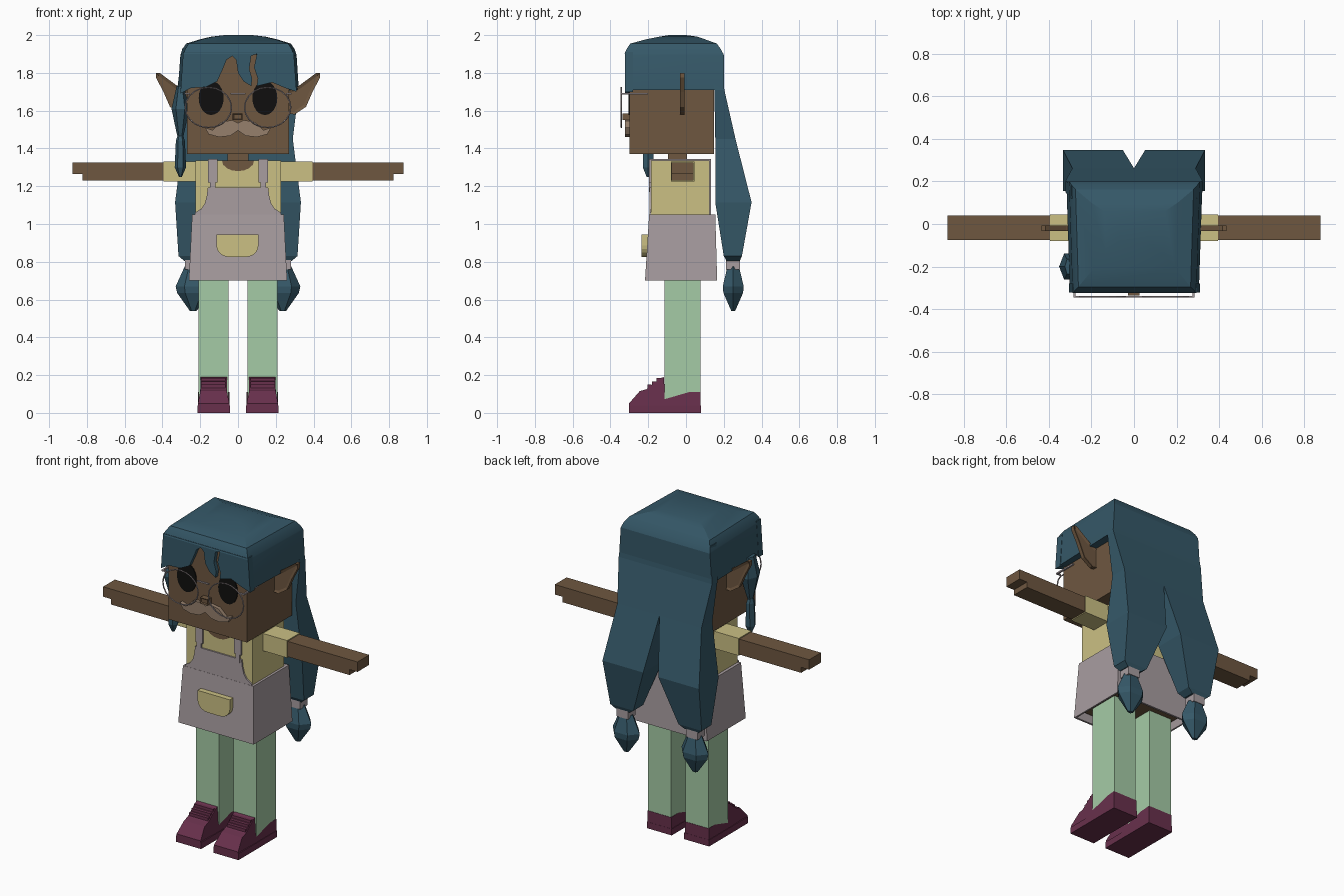
import bpy, bmesh, math

default = bpy.data.objects.get("Cube")
if default:
    bpy.data.objects.remove(default, do_unlink=True)


def material(name, r, g, b):
    """Flat material from 8-bit display values, stored as linear."""
    lin = [((c / 255 + 0.055) / 1.055) ** 2.4 for c in (r, g, b)] + [1]
    m = bpy.data.materials.new(name)
    m.use_nodes = True
    m.diffuse_color = lin
    node = m.node_tree.nodes["Principled BSDF"]
    node.inputs["Base Color"].default_value = lin
    node.inputs["Roughness"].default_value = 0.9
    return m


SKIN = material("brown_skin", 110, 87, 64)
HAIR = material("teal_hair", 53, 88, 104)
SHIRT = material("yellow_shirt", 203, 192, 132)
APRON = material("grey_apron", 168, 157, 160)
LEGS = material("mint_trousers", 165, 203, 166)
SHOE = material("plum_shoe", 104, 48, 76)
BLACK = material("black_eye", 16, 15, 14)
BEARD = material("light_brown_moustache", 150, 128, 108)


def finish(name, bm, mat):
    bmesh.ops.recalc_face_normals(bm, faces=bm.faces)
    mesh = bpy.data.meshes.new(name)
    bm.to_mesh(mesh)
    bm.free()
    mesh.materials.append(mat)
    ob = bpy.data.objects.new(name, mesh)
    bpy.context.collection.objects.link(ob)
    return ob


def loft(name, sections, mat, s=1, front=1.0):
    """Stack of rectangles (z, x0, x1, y0, y1); s mirrors, front narrows the -y edge."""
    bm = bmesh.new()
    rings = []
    for z, x0, x1, y0, y1 in sections:
        corners = ((x0 * front, y0), (x1 * front, y0), (x1, y1), (x0, y1))
        rings.append([bm.verts.new((x * s, y, z)) for x, y in corners])
    for a, b in zip(rings, rings[1:]):
        for i in range(4):
            j = (i + 1) % 4
            bm.faces.new((a[i], a[j], b[j], b[i]))
    bm.faces.new(rings[0])
    bm.faces.new(rings[-1])
    return finish(name, bm, mat)


def box(name, x0, x1, y0, y1, z0, z1, mat, s=1):
    return loft(name, [(z0, x0, x1, y0, y1), (z1, x0, x1, y0, y1)], mat, s)


def prism(name, pts, d0, d1, mat, s=1, axis="y", inset=0):
    """Outline extruded along y (points are x, z) or along x (points are y, z)."""
    bm = bmesh.new()
    ends = []
    for d in (d0, d1):
        ends.append([bm.verts.new((a * s, d, z) if axis == "y" else (d * s, a, z))
                     for a, z in pts])
    n = len(pts)
    for i in range(n):
        j = (i + 1) % n
        bm.faces.new((ends[0][i], ends[0][j], ends[1][j], ends[1][i]))
    caps = [bm.faces.new(e) for e in ends]
    bmesh.ops.recalc_face_normals(bm, faces=bm.faces)
    if inset:
        bmesh.ops.inset_individual(bm, faces=caps, thickness=inset, depth=-0.006)
    return finish(name, bm, mat)


def gem(name, x, y, levels, mat, s=1, sides=6):
    """Low-poly lock of hair from (z, rx, ry) rings."""
    bm = bmesh.new()
    rings = []
    for z, rx, ry in levels:
        rings.append([bm.verts.new((s * (x + rx * math.cos(t)), y + ry * math.sin(t), z))
                      for t in (math.tau * i / sides for i in range(sides))])
    for a, b in zip(rings, rings[1:]):
        for i in range(sides):
            j = (i + 1) % sides
            bm.faces.new((a[i], a[j], b[j], b[i]))
    bm.faces.new(rings[0])
    bm.faces.new(rings[-1])
    return finish(name, bm, mat)


def arc(cx, cz, rx, rz, a0, a1, n):
    return [(cx + rx * math.cos(math.radians(a0 + (a1 - a0) * i / n)),
             cz + rz * math.sin(math.radians(a0 + (a1 - a0) * i / n))) for i in range(n + 1)]


# Head, neck and face
box("head", -0.27, 0.27, -0.298, 0.148, 1.37, 1.92, SKIN)
box("neck", -0.055, 0.055, -0.095, 0.005, 1.3, 1.38, SKIN)
prism("neckline", arc(0, 1.335, 0.085, 0.055, 180, 360, 8), -0.19, -0.18, SKIN)
prism("nose", [(-0.028, 1.55), (0.025, 1.55), (0.025, 1.585), (-0.028, 1.585)],
      -0.335, -0.29, SKIN, inset=0.008)
half = [(0.03, 1.55), (0.09, 1.54), (0.135, 1.497), (0.175, 1.51), (0.155, 1.475),
        (0.1, 1.46), (0.04, 1.467)]
prism("moustache", [(0, 1.535)] + half + [(0, 1.495)] + [(-x, z) for x, z in reversed(half)],
      -0.322, -0.29, BEARD)

# Hair cap, with the lower front recessed so the brow shows
cap = loft("hair_cap", [
    (1.71, -0.318, 0.322, -0.285, 0.2), (1.895, -0.305, 0.31, -0.285, 0.2),
    (1.9, -0.303, 0.308, -0.325, 0.198), (1.925, -0.295, 0.3, -0.315, 0.185),
    (1.955, -0.275, 0.28, -0.295, 0.163), (1.978, -0.2, 0.205, -0.21, 0.1),
    (1.992, -0.14, 0.145, -0.14, 0.06), (2.0, -0.07, 0.075, -0.09, 0.0)], HAIR, front=0.95)
bpy.context.view_layer.objects.active = cap
cap.select_set(True)
bpy.ops.object.shade_smooth_by_angle(angle=math.radians(20))
cap.select_set(False)

# Fringe with two partings
prism("fringe", [
    (-0.29, 1.91), (-0.305, 1.69), (-0.25, 1.72), (-0.17, 1.725), (-0.11, 1.755),
    (-0.085, 1.81), (-0.06, 1.87), (-0.03, 1.89), (-0.01, 1.87), (0.0, 1.80), (0.03, 1.755),
    (0.07, 1.73), (0.075, 1.77), (0.06, 1.82), (0.07, 1.89), (0.1, 1.9), (0.085, 1.83),
    (0.105, 1.77), (0.1, 1.73), (0.18, 1.75), (0.25, 1.72), (0.31, 1.70), (0.295, 1.91)],
    -0.323, -0.28, HAIR)

# Loose side lock on one side only
gem("side_lock", -0.305, -0.2, [(1.73, 0.02, 0.04), (1.61, 0.047, 0.07), (1.49, 0.022, 0.03),
                               (1.465, 0.016, 0.02), (1.44, 0.024, 0.03), (1.3, 0.03, 0.033),
                               (1.25, 0.008, 0.01)], HAIR)

for s, side in ((1, "left"), (-1, "right")):
    # Back hair, tie and bunched end
    loft("back_hair_" + side, [
        (1.93, 0, 0.295, 0.12, 0.18), (1.71, 0, 0.322, 0.15, 0.203),
        (1.45, 0, 0.29, 0.155, 0.262), (1.115, 0.052, 0.333, 0.155, 0.347),
        (0.83, 0.155, 0.315, 0.2, 0.296), (0.805, 0.19, 0.285, 0.215, 0.285)], HAIR, s)
    box("hair_tie_" + side, 0.2, 0.28, 0.213, 0.287, 0.76, 0.815, APRON, s)
    gem("hair_end_" + side, 0.237, 0.25, [(0.775, 0.045, 0.035), (0.67, 0.093, 0.064),
                                         (0.635, 0.085, 0.06), (0.54, 0.018, 0.012)], HAIR, s)
    # Pointed ear with a sunken middle
    prism("ear_" + side, [(0.26, 1.585), (0.3, 1.58), (0.36, 1.62), (0.395, 1.7), (0.434, 1.775),
                          (0.434, 1.8), (0.415, 1.8), (0.32, 1.73), (0.26, 1.7)],
          -0.032, -0.008, SKIN, s, inset=0.016)
    # Eye and spectacle rim
    prism("eye_" + side, arc(0.142, 1.667, 0.066, 0.09, 0, 345, 23), -0.304, -0.296, BLACK, s)
    bpy.ops.mesh.primitive_torus_add(major_segments=20, minor_segments=5, major_radius=0.115,
                                     minor_radius=0.004, location=(0.157 * s, -0.342, 1.617),
                                     rotation=(math.pi / 2, 0, 0))
    rim = bpy.context.object
    rim.name = "spectacle_rim_" + side
    rim.scale = (1.06, 0.92, 1)
    rim.data.materials.append(APRON)
    box("spectacle_arm_" + side, 0.275, 0.284, -0.346, -0.2, 1.685, 1.694, APRON, s)
    box("spectacle_hinge_" + side, 0.255, 0.284, -0.346, -0.338, 1.685, 1.694, APRON, s)
    # Sleeve, arm and fingers
    box("sleeve_" + side, 0.2, 0.395, -0.08, 0.045, 1.224, 1.332, SHIRT, s)
    box("arm_" + side, 0.38, 0.822, -0.076, 0.04, 1.23, 1.326, SKIN, s)
    box("fingers_" + side, 0.81, 0.877, -0.076, 0.04, 1.264, 1.326, SKIN, s)
    # Apron strap running over the shoulder
    box("strap_front_" + side, 0.108, 0.158, -0.195, -0.18, 1.22, 1.343, APRON, s)
    box("strap_tab_" + side, 0.118, 0.148, -0.195, -0.18, 1.17, 1.23, APRON, s)
    box("strap_top_" + side, 0.108, 0.158, -0.195, 0.133, 1.33, 1.343, APRON, s)
    box("strap_back_" + side, 0.108, 0.158, 0.12, 0.133, 1.04, 1.343, APRON, s)
    # Leg and shoe
    box("leg_" + side, 0.051, 0.208, -0.115, 0.076, 0.05, 0.76, LEGS, s)
    shoe = prism("shoe_" + side, [
        (0.078, 0), (0.078, 0.11), (-0.112, 0.11), (-0.118, 0.19), (-0.137, 0.183),
        (-0.21, 0.125), (-0.245, 0.115), (-0.302, 0.05), (-0.302, 0)],
        0.046, 0.212, SHOE, s, "x")
    for v in shoe.data.vertices:
        if v.co.z > 0.1 and v.co.y < -0.1:
            v.co.x = s * 0.13 + (v.co.x - s * 0.13) * 0.85
    box("sole_" + side, 0.043, 0.215, -0.302, 0.079, 0, 0.04, SHOE, s)
    for i in range(3):
        y, z = -0.145 - 0.024 * i, 0.17 - 0.018 * i
        box("lace_" + side, 0.065, 0.195, y - 0.01, y + 0.01, z - 0.02, z + 0.015, SHOE, s)

box("spectacle_bridge", -0.04, 0.04, -0.346, -0.338, 1.685, 1.693, APRON)

# Shirt, hips and apron
box("shirt", -0.225, 0.228, -0.185, 0.125, 0.9, 1.335, SHIRT)
box("hips", -0.23, 0.23, -0.18, 0.13, 0.735, 0.95, SKIN)
loft("apron_skirt", [(0.76, -0.24, 0.24, -0.19, 0.14), (0.7, -0.25, 0.25, -0.205, 0.153),
                     (0.7, -0.26, 0.26, -0.217, 0.165), (1.05, -0.243, 0.243, -0.195, 0.155)],
     APRON)
edge = [(0.23, 1.03), (0.228, 1.06), (0.195, 1.08), (0.175, 1.11), (0.165, 1.15), (0.16, 1.192)]
prism("apron_bib", edge + [(-x, z) for x, z in reversed(edge)], -0.194, -0.184, APRON)
prism("pocket", [(0.108, 0.945)] + arc(0.04, 0.885, 0.068, 0.06, 0, -90, 5)
      + arc(-0.046, 0.885, 0.068, 0.06, -90, -180, 5) + [(-0.114, 0.945)],
      -0.235, -0.2, SHIRT)
